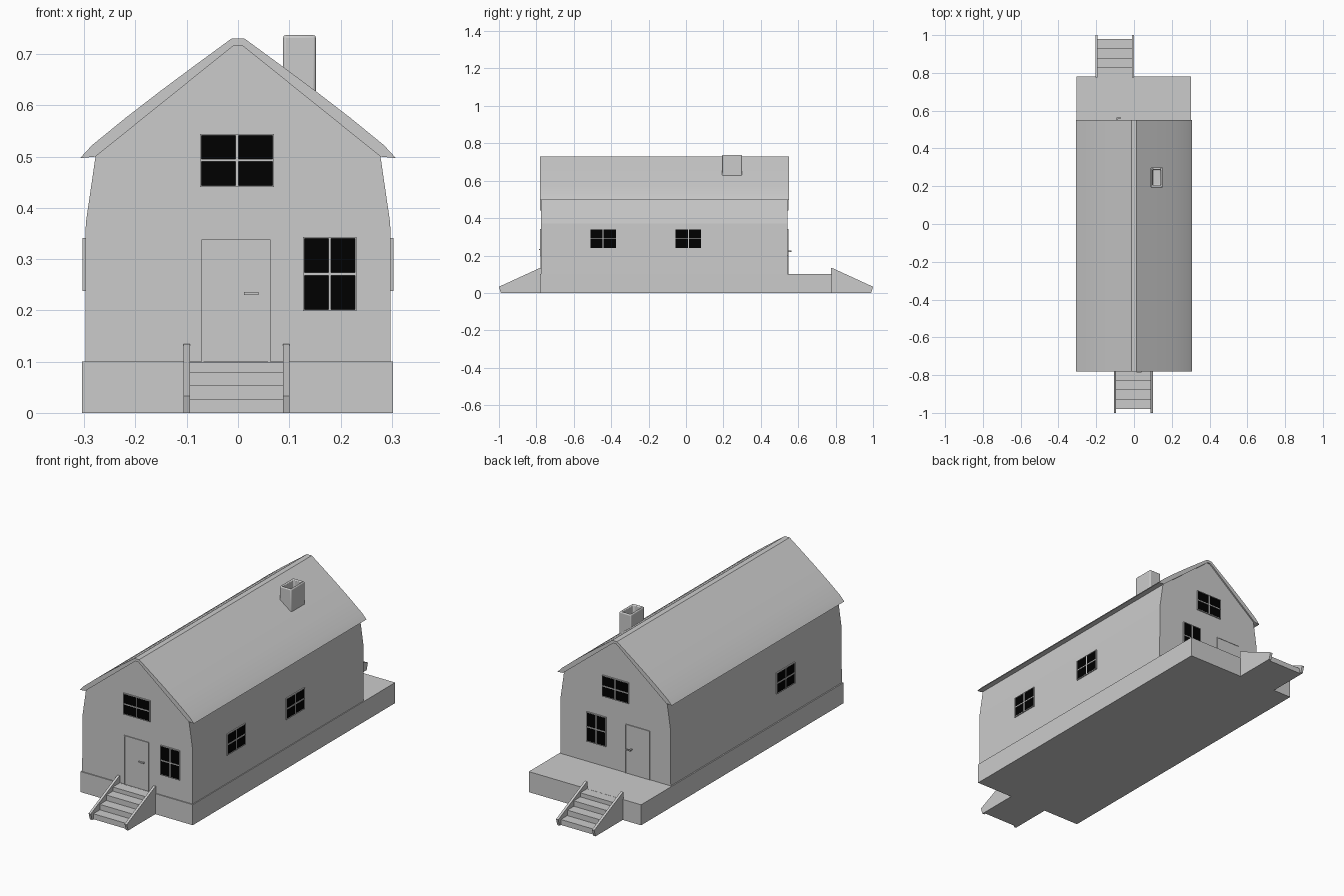
import bpy, bmesh, math
from mathutils import Matrix, Vector

if "Cube" in bpy.data.objects:
    bpy.data.objects.remove(bpy.data.objects["Cube"])

black = bpy.data.materials.new("dark_glass")
black.diffuse_color = (0.0, 0.0, 0.0, 1)
black.use_nodes = True
black.node_tree.nodes["Principled BSDF"].inputs["Base Color"].default_value = black.diffuse_color


def finish(name, bm, mat=None, smooth=None):
    bmesh.ops.recalc_face_normals(bm, faces=bm.faces)
    me = bpy.data.meshes.new(name)
    bm.to_mesh(me)
    bm.free()
    ob = bpy.data.objects.new(name, me)
    bpy.context.collection.objects.link(ob)
    if mat:
        me.materials.append(mat)
    if smooth:
        bpy.ops.object.select_all(action='DESELECT')
        ob.select_set(True)
        bpy.context.view_layer.objects.active = ob
        bpy.ops.object.shade_smooth_by_angle(angle=math.radians(smooth))
    return ob


def add_box(bm, lo, hi):
    lo, hi = Vector(lo), Vector(hi)
    m = Matrix.Translation((lo + hi) / 2) @ Matrix.Diagonal((*(hi - lo), 1))
    bmesh.ops.create_cube(bm, size=1, matrix=m)


def boxes(name, spans, mat=None, turn=None):
    bm = bmesh.new()
    for lo, hi in spans:
        add_box(bm, lo, hi)
    if turn:
        bm.transform(turn)
    return finish(name, bm, mat)


def prism(name, pts, axis, a, b, smooth=None):
    """Extrude a profile along x (points are y,z) or y (points are x,z)."""
    bm = bmesh.new()
    place = (lambda p: (a, p[0], p[1])) if axis == 'x' else (lambda p: (p[0], a, p[1]))
    face = bm.faces.new([bm.verts.new(place(p)) for p in pts])
    new = bmesh.ops.extrude_face_region(bm, geom=[face])["geom"]
    step = Vector((b - a, 0, 0) if axis == 'x' else (0, b - a, 0))
    bmesh.ops.translate(bm, verts=[g for g in new if isinstance(g, bmesh.types.BMVert)], vec=step)
    return finish(name, bm, smooth=smooth)


def mirrored(half):
    return half + [(-x, z) for x, z in reversed(half)]


# foundation with rear porch
boxes("foundation", [((-0.304, -0.78, 0), (0.302, 0.78, 0.10))])

# house body and gables
FRONT, BACK, SIDE = -0.775, 0.543, 0.298
prism("walls", mirrored([(SIDE, 0.09), (0.297, 0.37), (0.278, 0.50), (0.006, 0.72)]),
      'y', FRONT, BACK)

# curved roof shell
outer = [(-0.308, 0.497), (-0.285, 0.522), (-0.22, 0.575), (-0.15, 0.629), (-0.08, 0.681), (-0.013, 0.73)]
outer += [(-x, z) for x, z in reversed(outer)]
inner = [(0.278, 0.50), (0.008, 0.717), (-0.008, 0.717), (-0.278, 0.50)]
prism("roof", outer + inner, 'y', -0.78, 0.55, smooth=35)

# hollow chimney with rounded edges
bm = bmesh.new()
add_box(bm, (0.088, 0.193, 0.59), (0.152, 0.299, 0.737))
bm.faces.ensure_lookup_table()
top = max(bm.faces, key=lambda f: f.calc_center_median().z)
bmesh.ops.inset_region(bm, faces=[top], thickness=0.015)
hole = bmesh.ops.extrude_face_region(bm, geom=[top])["geom"]
bmesh.ops.translate(bm, verts=[g for g in hole if isinstance(g, bmesh.types.BMVert)], vec=(0, 0, -0.06))
bmesh.ops.delete(bm, geom=[f for f in bm.faces if f is top], context='FACES_ONLY') if top.is_valid and abs(top.calc_center_median().z - 0.737) < 1e-4 else None
chimney = finish("chimney", bm, smooth=40)
bev = chimney.modifiers.new("rounding", 'BEVEL')
bev.width, bev.segments = 0.007, 3


# each wall: local x runs along the wall, local -y points outwards
def wall(angle, dist):
    return Matrix.Rotation(math.radians(angle), 4, 'Z') @ Matrix.Translation((0, -dist, 0))


front, right = wall(0, -FRONT), wall(90, SIDE - 0.001)
back, left = wall(180, BACK), wall(-90, SIDE - 0.001)


def window(name, turn, u0, u1, z0, z1):
    t, c, d = 0.003, 0.0025, 0.006
    um, zm = (u0 + u1) / 2, (z0 + z1) / 2
    boxes(name + "_glass", [((u0, -0.003, z0), (u1, 0.002, z1))], black, turn)
    bars = [(u0 - t, u0, z0 - t, z1 + t), (u1, u1 + t, z0 - t, z1 + t),
            (u0, u1, z0 - t, z0), (u0, u1, z1, z1 + t),
            (um - c, um + c, z0, z1), (u0, u1, zm - c, zm + c)]
    boxes(name + "_frame", [((a, -d, e), (b, 0.002, f)) for a, b, e, f in bars], None, turn)


# windows
window("front_upper_window", front, -0.071, 0.067, 0.444, 0.541)
window("front_lower_window", front, 0.13, 0.228, 0.202, 0.340)
window("back_upper_window", back, -0.067, 0.071, 0.444, 0.541)
window("back_lower_window", back, -0.151, -0.053, 0.202, 0.340)
window("right_front_window", right, -0.511, -0.375, 0.241, 0.338)
window("right_middle_window", right, -0.055, 0.081, 0.241, 0.338)
window("left_window", left, 0.272, 0.408, 0.241, 0.338)


# doors with frame and lever handle
def door(name, turn, u0, u1, hu0, hu1, hz, out):
    t, z1 = 0.004, 0.338
    boxes(name, [((u0 + t, -0.002, 0.10), (u1 - t, 0.002, z1 - t))], None, turn)
    boxes(name + "_frame", [((u0, -0.004, 0.10), (u0 + t, 0.002, z1)),
                            ((u1 - t, -0.004, 0.10), (u1, 0.002, z1)),
                            ((u0 + t, -0.004, z1 - t), (u1 - t, 0.002, z1))], None, turn)
    boxes(name + "_handle", [((hu0, -out, hz - 0.003), (hu1, -out + 0.005, hz + 0.003)),
                             ((hu1 - 0.007, -out + 0.005, hz - 0.003), (hu1, 0, hz + 0.003))], None, turn)


door("front_door", front, -0.071, 0.063, 0.012, 0.04, 0.233, 0.010)
door("back_door", back, 0.053, 0.187, 0.068, 0.092, 0.223, 0.020)


# stairs with sloping side boards
def stairs(name, xc, s):
    steps = [(-0.775, 0), (-0.98, 0)]
    for i, y in enumerate((-0.98, -0.93, -0.88, -0.83)):
        if i:
            steps.append((y, 0.0265 * i))
        steps.append((y, min(0.0265 * (i + 1), 0.0995)))
    steps.append((-0.775, 0.0995))
    board = [(-0.775, 0), (-0.99, 0), (-1.0, 0.033), (-0.78, 0.134), (-0.775, 0.134)]
    flip = lambda pts: [(-s * y, z) for y, z in pts]
    prism(name + "_steps", flip(steps), 'x', xc - 0.092, xc + 0.092)
    for tag, side in (("left", -1), ("right", 1)):
        prism(f"{name}_{tag}_board", flip(board), 'x', xc + side * 0.091, xc + side * 0.103)


stairs("front_stairs", -0.003, -1)
stairs("back_stairs", -0.102, 1)
